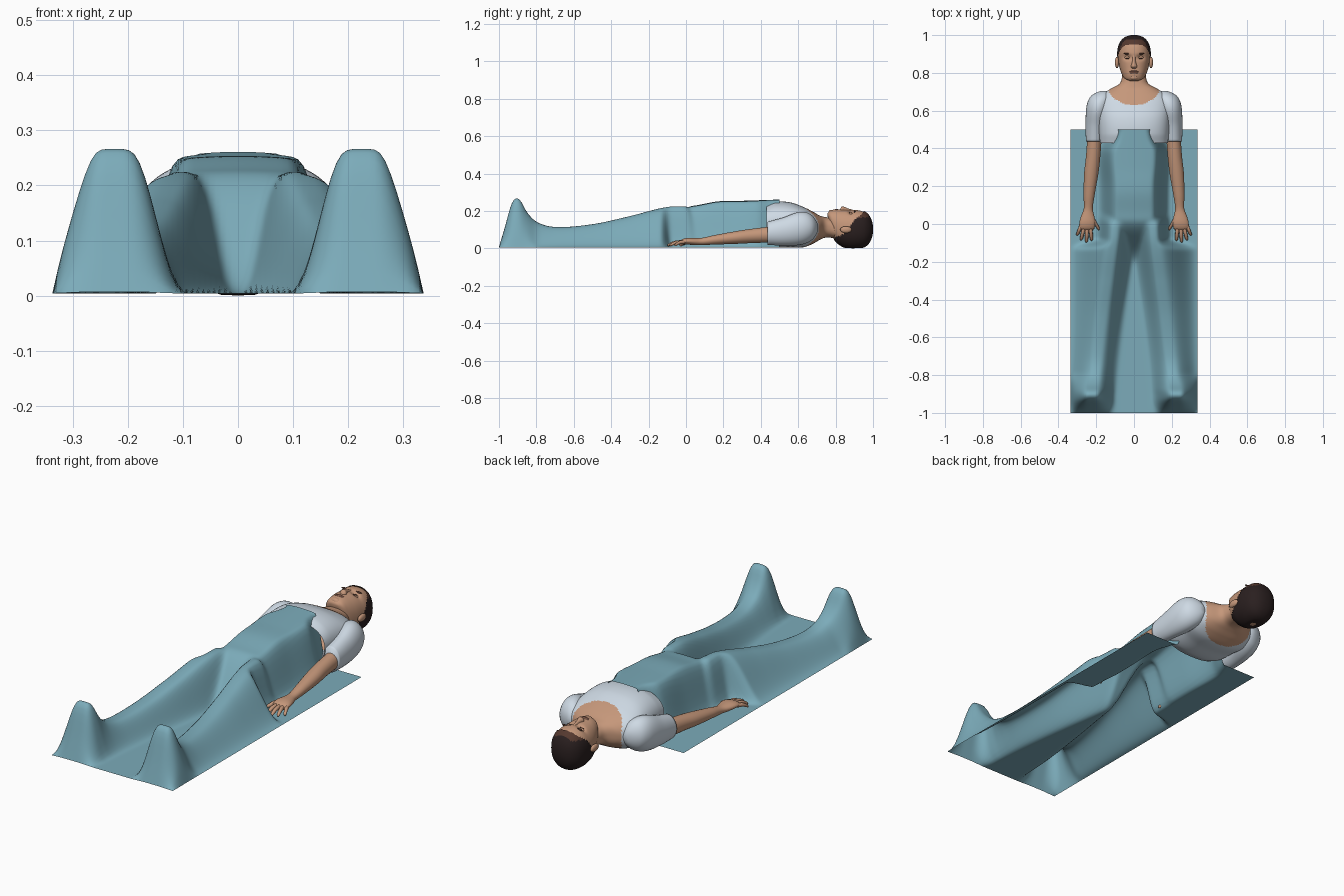
import bpy, bmesh, math
from mathutils import Vector, Matrix

if "Cube" in bpy.data.objects:
    bpy.data.objects.remove(bpy.data.objects["Cube"])


def material(name, r, g, b):
    m = bpy.data.materials.new(name)
    m.use_nodes = True
    m.diffuse_color = (r, g, b, 1)
    node = next(n for n in m.node_tree.nodes if n.type == "BSDF_PRINCIPLED")
    node.inputs["Base Color"].default_value = (r, g, b, 1)
    node.inputs["Roughness"].default_value = 0.8
    return m


TEAL = material("blanket_teal", .20, .41, .49)
WHITE = material("shirt_pale_blue", .62, .70, .78)
SKIN = material("skin", .56, .31, .195)
HAIR = material("dark_hair", .023, .014, .014)
BROWN = material("brown_hair", .09, .04, .028)
LIP = material("lips", .42, .19, .13)


def finish(name, bm, mats, paint=None):
    bmesh.ops.recalc_face_normals(bm, faces=bm.faces)
    for f in bm.faces:
        f.smooth = True
        if paint:
            f.material_index = paint(f.calc_center_median())
    me = bpy.data.meshes.new(name)
    bm.to_mesh(me)
    bm.free()
    for m in mats:
        me.materials.append(m)
    ob = bpy.data.objects.new(name, me)
    bpy.context.collection.objects.link(ob)
    return ob


def sample(keys, y):
    """Smooth curve through rows whose first column is y."""
    if y <= keys[0][0]:
        return keys[0][1:]
    if y >= keys[-1][0]:
        return keys[-1][1:]
    i = next(k for k in range(len(keys) - 1) if y <= keys[k + 1][0])
    a, b = keys[i], keys[i + 1]
    p, q = keys[max(i - 1, 0)], keys[min(i + 2, len(keys) - 1)]
    d = b[0] - a[0]
    t = (y - a[0]) / d
    out = []
    for j in range(1, len(a)):
        m0 = (b[j] - p[j]) / (b[0] - p[0]) * d
        m1 = (q[j] - a[j]) / (q[0] - a[0]) * d
        out.append((2*t**3 - 3*t*t + 1) * a[j] + (t**3 - 2*t*t + t) * m0
                   + (3*t*t - 2*t**3) * b[j] + (t**3 - t*t) * m1)
    return out


def loft(keys, side=1, n=20, segs=24, power=2.0, caps=True, grow=0):
    """Rings along y; each key is y, centre x, centre z, radius x, radius z."""
    bm = bmesh.new()
    rings = []
    for i in range(n + 1):
        y = keys[0][0] + (keys[-1][0] - keys[0][0]) * i / n
        cx, cz, rx, rz = sample(keys, y)
        ring = []
        for k in range(segs):
            a = 2 * math.pi * k / segs
            c, s = math.cos(a), math.sin(a)
            x = cx + math.copysign(abs(c) ** (2 / power), c) * (rx + grow)
            z = cz + math.copysign(abs(s) ** (2 / power), s) * (rz + grow)
            ring.append(bm.verts.new((side * x, y, z)))
        rings.append(ring)
    for r0, r1 in zip(rings, rings[1:]):
        for k in range(segs):
            j = (k + 1) % segs
            bm.faces.new((r0[k], r0[j], r1[j], r1[k]))
    if caps:
        bm.faces.new(rings[0])
        bm.faces.new(rings[-1])
    return bm


def blob(name, loc, size, mat):
    bm = bmesh.new()
    bmesh.ops.create_uvsphere(bm, u_segments=16, v_segments=10, radius=1)
    bm.transform(Matrix.Translation(Vector(loc)) @ Matrix.Diagonal((*size, 1)))
    return finish(name, bm, [mat])


def fall(x, a, b):
    t = min(max((x - a) / (b - a), 0), 1)
    return 1 - t * t * (3 - 2 * t)


# Blanket: a sheet draped over trunk, legs and feet
TRUNK = [(-.3, .20), (-.1, .21), (.05, .225), (.17, .247), (.3, .25), (.5, .257)]
TRUNK_EDGE = [(-.1, .09, .19), (.05, .10, .185), (.2, .10, .185),
              (.38, .11, .19), (.45, .08, .17), (.5, .075, .15)]
LEG = [(-1, .003), (-.965, .12), (-.93, .245), (-.89, .26), (-.855, .195),
       (-.8, .138), (-.7, .11), (-.5, .125), (-.3, .168), (-.1, .217), (.05, .22)]
LEG_X = [(-.9, .215), (-.5, .165), (-.1, .11), (.05, .10)]


def drape(x, y):
    x = abs(x)
    a, b = sample(TRUNK_EDGE, y)
    trunk = sample(TRUNK, y)[0] * fall(x, a, b) * (1 - fall(y, -.22, .03))
    trunk *= 1 - .06 * (x / b) ** 2
    c = sample(LEG_X, y)[0]
    foot = fall(y, -.86, -.78)
    reach = .19 + .147 * fall(y, -.13, -.085)
    if x > c:
        inner = c + .02 + .025 * foot
        side = fall(x, min(inner, reach - .05), reach)
        ramp = min(max((reach - x) / (reach - inner), 0), 1) ** .75
        side += (ramp - side) * foot * .8
    else:
        side = fall(c - x, .02, .115)
    leg = max(sample(LEG, y)[0], 0) * side * fall(y, 0, .1)
    return .004 + max(trunk, leg)


NX, NY = 68, 150
heights = [[drape(-.337 + .674 * i / NX, -1 + 1.5 * j / NY) for i in range(NX + 1)]
           for j in range(NY + 1)]
for _ in range(3):
    old = [row[:] for row in heights]
    for j in range(1, NY):
        for i in range(1, NX):
            heights[j][i] = (old[j][i] * 2 + old[j-1][i] + old[j+1][i]
                             + old[j][i-1] + old[j][i+1]) / 6
bm = bmesh.new()
grid = [[bm.verts.new((-.337 + .674 * i / NX, -1 + 1.5 * j / NY, heights[j][i]))
         for i in range(NX + 1)] for j in range(NY + 1)]
for j in range(NY):
    for i in range(NX):
        bm.faces.new((grid[j][i], grid[j][i+1], grid[j+1][i+1], grid[j+1][i]))
finish("blanket", bm, [TEAL])

# Upper body: shirt with scooped neckline, bare chest and neck
BODY = [(.43, 0, .13, .18, .105), (.48, 0, .128, .185, .122), (.56, 0, .125, .19, .12),
        (.63, 0, .113, .195, .107), (.68, 0, .11, .175, .085), (.715, 0, .11, .125, .065),
        (.74, 0, .112, .08, .056), (.77, 0, .11, .065, .053), (.82, 0, .10, .062, .05)]


def neckline(c):
    return 1 if c.y > .73 or (c.x / .14) ** 2 + ((c.y - .735) / .105) ** 2 < 1 else 0


finish("shirt_and_neck", loft(BODY, n=90, segs=96, power=2.4, caps=False),
       [WHITE, SKIN], neckline)

# Sleeves, arms and hands
SLEEVE = [(.437, .208, .08, .047, .062), (.52, .204, .09, .052, .075),
          (.6, .192, .105, .062, .088), (.65, .182, .11, .062, .08),
          (.685, .17, .11, .05, .055), (.705, .16, .11, .015, .02)]
ARM = [(-.035, .249, .03, .03, .008), (-.02, .249, .035, .04, .014),
       (.01, .247, .038, .042, .018), (.045, .245, .036, .034, .019),
       (.08, .242, .036, .024, .019), (.15, .238, .045, .029, .025),
       (.27, .226, .058, .038, .034), (.35, .217, .066, .038, .038),
       (.47, .208, .075, .038, .043)]
# base x, base y, tip x, tip y
FINGERS = {"little_finger": (.279, -.005, .302, -.062), "ring_finger": (.264, -.015, .281, -.088),
           "middle_finger": (.248, -.018, .252, -.099), "index_finger": (.231, -.012, .224, -.09),
           "thumb": (.225, .04, .182, -.035)}
for side, word in ((1, "left"), (-1, "right")):
    finish(word + "_sleeve", loft(SLEEVE, side, 24, 32), [WHITE])
    finish(word + "_arm", loft(ARM, side, 36, 24), [SKIN])
    for name, (bx, by, tx, ty) in FINGERS.items():
        keys = []
        for t, r, z in ((1, .002, .016), (.93, .007, .018), (.5, .0095, .031), (0, .01, .034)):
            keys.append((by + (ty - by) * t, bx + (tx - bx) * t, z, r, r))
        finish(word + "_" + name, loft(keys, side, 12, 12), [SKIN])

# Head, with hollowed eye sockets
HEAD = [(.757, 0, .18, .02, .008), (.768, 0, .165, .045, .034), (.79, 0, .13, .063, .077),
        (.83, 0, .111, .077, .096), (.87, 0, .104, .083, .102), (.91, 0, .103, .085, .102),
        (.95, 0, .102, .076, .093), (.975, 0, .102, .058, .072), (.99, 0, .102, .035, .042),
        (.996, 0, .102, .01, .012)]
bm = loft(HEAD, n=60, segs=64, power=2.2)
for v in bm.verts:
    if v.co.z > .13:
        d = ((abs(v.co.x) - .034) / .02) ** 2 + ((v.co.y - .882) / .014) ** 2
        v.co.z -= .014 * math.exp(-d)
finish("head", bm, [SKIN])

# Hair: an outer shell of the head trimmed along the hairline
HAIRLINE = [(.775, .04), (.8, .06), (.84, .075), (.87, .105), (.9, .15),
            (.93, .175), (.947, .2), (.96, .3)]
bm = loft(HEAD, n=60, segs=64, power=2.2, grow=.004)
off = [f for f in bm.faces if f.calc_center_median().z > sample(HAIRLINE, f.calc_center_median().y)[0]]
bmesh.ops.delete(bm, geom=off, context="FACES")
for v in bm.verts:
    v.co.y += .004 * fall(.99 - v.co.y, 0, .1)
    v.co.z = max(v.co.z, .001)
finish("hair", bm, [HAIR, BROWN], lambda c: 1 if c.z > .165 and c.y < .977 else 0)

# Face details
NOSE = [(.822, 0, .203, .008, .004), (.833, 0, .207, .017, .016), (.845, 0, .205, .013, .017),
        (.865, 0, .2, .009, .014), (.895, 0, .197, .008, .008)]
finish("nose", loft(NOSE, n=18, segs=16), [SKIN])
blob("upper_lip", (0, .808, .204), (.025, .005, .007), LIP)
blob("lower_lip", (0, .800, .204), (.021, .005, .007), LIP)
blob("chin", (0, .776, .192), (.024, .014, .014), SKIN)
for side, word in ((1, "left"), (-1, "right")):
    blob(word + "_ear", (side * .09, .855, .1), (.011, .031, .018), SKIN)
    blob(word + "_eyelid", (side * .034, .881, .184), (.016, .009, .010), SKIN)
    blob(word + "_lash_line", (side * .034, .876, .192), (.013, .002, .003), BROWN)
    blob(word + "_eyebrow", (side * .036, .902, .196), (.021, .004, .005), BROWN)
